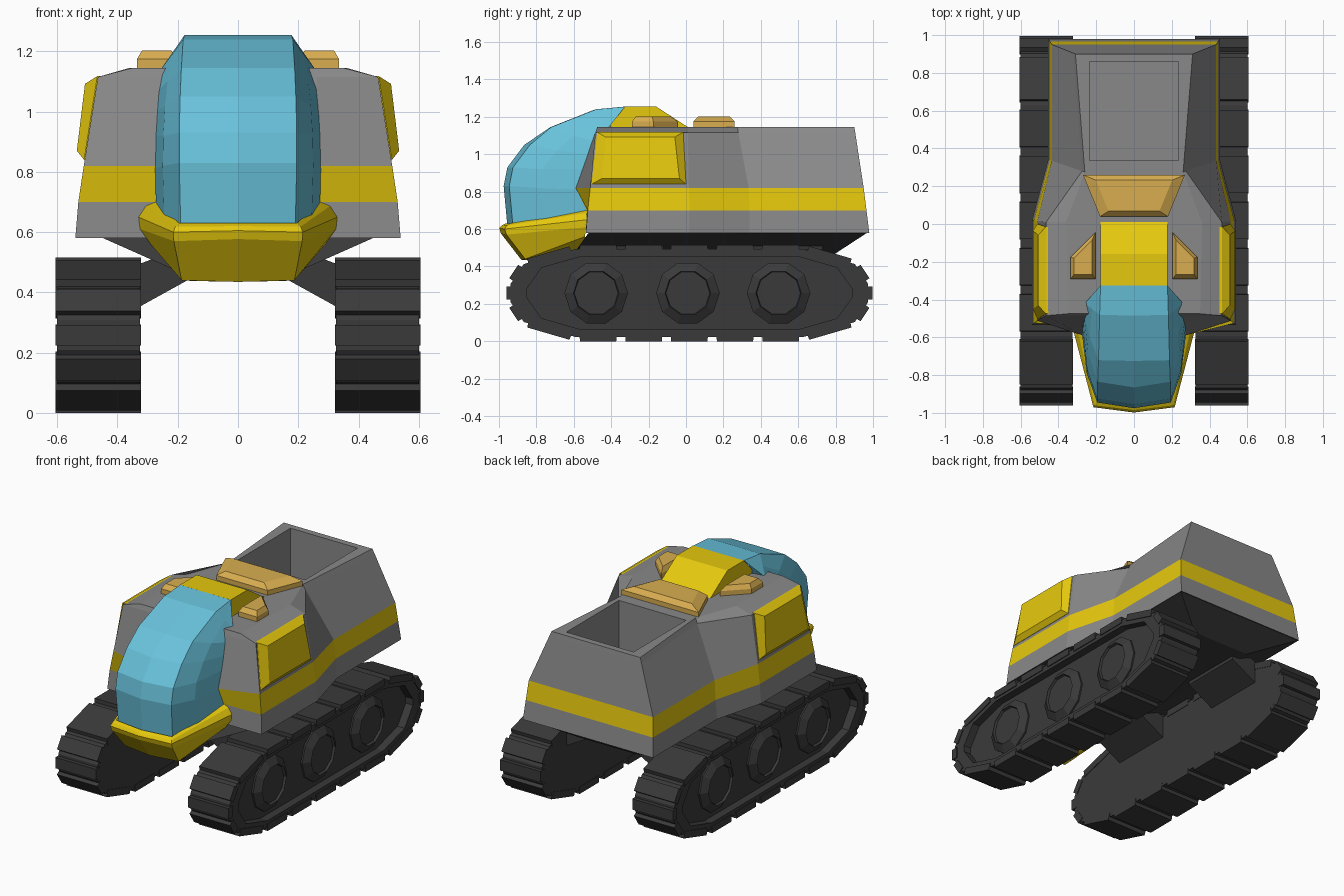
import bpy, bmesh, math
from mathutils import Vector

if "Cube" in bpy.data.objects:
    bpy.data.objects.remove(bpy.data.objects["Cube"])


def material(name, r, g, b):
    m = bpy.data.materials.new(name)
    m.diffuse_color = (r, g, b, 1)
    m.use_nodes = True
    m.node_tree.nodes["Principled BSDF"].inputs["Base Color"].default_value = m.diffuse_color
    return m


GRAY = material("hull gray", 0.25, 0.25, 0.25)
YELLOW = material("trim yellow", 0.79, 0.58, 0.004)
BLUE = material("glass blue", 0.14, 0.54, 0.71)
ORANGE = material("vent orange", 0.69, 0.42, 0.08)
DARK = material("track dark", 0.042, 0.042, 0.042)


def finish(bm, name, mats):
    bmesh.ops.recalc_face_normals(bm, faces=bm.faces)
    me = bpy.data.meshes.new(name)
    bm.to_mesh(me)
    bm.free()
    for m in mats:
        me.materials.append(m)
    ob = bpy.data.objects.new(name, me)
    bpy.context.collection.objects.link(ob)
    return ob


def add_loft(bm, rings, bands=None, caps=(0, 0)):
    """Skin closed rings of equal length and cap both ends."""
    vs = [[bm.verts.new(p) for p in r] for r in rings]
    n = len(vs[0])
    for k in range(len(vs) - 1):
        for i in range(n):
            j = (i + 1) % n
            f = bm.faces.new((vs[k][i], vs[k][j], vs[k + 1][j], vs[k + 1][i]))
            f.material_index = bands[k] if bands else 0
    bm.faces.new(vs[0]).material_index = caps[0]
    bm.faces.new(vs[-1]).material_index = caps[1]


def loft(name, rings, mats, bands=None, caps=(0, 0)):
    bm = bmesh.new()
    add_loft(bm, rings, bands, caps)
    return finish(bm, name, mats)


def sym(pts):
    """Complete a half outline (x >= 0) across x = 0."""
    return list(pts) + [(-p[0],) + tuple(p[1:]) for p in reversed(pts) if p[0] > 0]


def level(z, half):
    return [(x, y, z) for x, y in sym(half)]


# Hull: stacked outlines, with the stripe as one band
hull = loft("hull", [
    level(0.58, [(.455, .98), (.455, .34), (.54, .02), (.54, -.535), (.27, -.535)]),
    level(0.70, [(.445, .965), (.445, .34), (.53, .02), (.53, -.525), (.27, -.53)]),
    level(0.82, [(.435, .95), (.435, .335), (.512, .015), (.512, -.512), (.27, -.59)]),
    level(1.115, [(.322, .905), (.275, .28), (.465, .01), (.465, -.485), (.26, -.485)]),
    level(1.145, [(.31, .90), (.26, .275), (.36, .01), (.35, -.475), (.2, -.475)]),
], [GRAY, YELLOW, DARK], bands=[0, 1, 0, 0], caps=(2, 0))

# Cargo bay opening
cutter = loft("bay_cutter", [level(z, [(.235, .86), (.235, .335)]) for z in (.64, 1.4)], [GRAY])
cutter.hide_render = True
mod = hull.modifiers.new("bay", 'BOOLEAN')
mod.operation = 'DIFFERENCE'
mod.solver = 'EXACT'
mod.object = cutter
bpy.context.view_layer.objects.active = hull
bpy.ops.object.modifier_apply(modifier="bay")
bpy.data.objects.remove(cutter)

# Underside chassis
loft("chassis", [level(.581, [(.45, .97), (.45, -.52)]),
                 level(.47, [(.2, .80), (.2, -.60)])], [DARK])

# Canopy: rows of (centre y, z), edge x, side point, rear point
rows = [
    ((-.955, .615), .19, (.245, -.74, .645), (.272, -.53, .68)),
    ((-.975, .83), .195, (.25, -.79, .82), (.275, -.585, .81)),
    ((-.955, .93), .195, (.248, -.77, .92), (.272, -.555, .92)),
    ((-.865, 1.05), .192, (.242, -.69, 1.02), (.268, -.52, 1.00)),
    ((-.725, 1.145), .188, (.234, -.60, 1.10), (.265, -.48, 1.07)),
    ((-.485, 1.24), .182, (.222, -.45, 1.185), (.26, -.42, 1.135)),
    ((-.325, 1.255), .177, (.179, -.327, 1.252), (.181, -.33, 1.249)),
]
rings = []
for i, ((y, z), ex, side, rear) in enumerate(rows):
    back = .03 if i < 4 else .004
    # tuck the rear edge inwards, out of sight inside the hull and roof
    tuck = (rear[0] - .03, rear[1] + .12, rear[2] - .01) if i < 5 else (.16, -.40, 1.10 + .1 * (i - 5))
    rings.append(sym([tuck, rear, side, (ex, y + back, z), (0, y, z)]))
loft("canopy", rings, [BLUE])

# Roof behind the canopy
roof = [(-.325, 1.255), (-.16, 1.255), (.01, 1.145), (.0, 1.10), (-.43, 1.10), (-.43, 1.14)]
loft("canopy_roof", [[(x, y, z) for y, z in roof] for x in (-.178, .178)], [YELLOW])

# Nose bumper around the canopy base
loft("nose_bumper", [
    sym([(.25, -.50, .68), (.18, -.90, .60), (0, -.93, .60)]),
    sym([(.28, -.50, .705), (.195, -.94, .63), (0, -.965, .63)]),
    sym([(.31, -.51, .69), (.208, -.96, .618), (0, -.985, .62)]),
    sym([(.33, -.53, .65), (.215, -.97, .60), (0, -.998, .605)]),
    sym([(.325, -.535, .61), (.213, -.96, .57), (0, -.99, .577)]),
    sym([(.29, -.54, .56), (.187, -.86, .44), (0, -.88, .435)]),
    sym([(.17, -.50, .47), (.15, -.80, .438), (0, -.80, .435)]),
], [YELLOW])


# Roof vents: straight wall, then a chamfer to a smaller top
def vent(name, poly):
    c = sum((Vector(p) for p in poly), Vector((0, 0))) / len(poly)
    small = [c + (Vector(p) - c) * .75 for p in poly]
    loft(name, [[(x, y, 1.13) for x, y in poly], [(x, y, 1.175) for x, y in poly],
                [(x, y, 1.203) for x, y in small]], [ORANGE])


vent("rear_vent", [(-.27, .26), (.27, .26), (.18, .04), (-.18, .04)])


def track(s, side):
    """One track: belt with recessed side, tread pads and three wheels."""
    cy, cz = .018, .258

    def outline(x, quarter):
        q = quarter
        r = q + [(y, -z) for y, z in reversed(q)]
        r += [(-y, z) for y, z in reversed(r)]
        return [(s * x, cy + y, cz + z) for y, z in r]

    outer = [(.61, .235), (.885, .155), (.955, .05)]
    inner = [(.58, .195), (.79, .135), (.872, .02)]
    bm = bmesh.new()
    add_loft(bm, [outline(.325, outer), outline(.60, outer),
                  outline(.60, inner), outline(.55, inner)])
    # tread pads along every edge of the belt
    loop = [Vector(p[1:]) for p in outline(0, outer)]
    for i, a in enumerate(loop):
        b = loop[(i + 1) % len(loop)]
        d = b - a
        n = Vector((d.y, -d.x)).normalized()
        mid = (a + b) / 2 - Vector((cy, cz))
        if n.dot(mid) < 0:
            n = -n
        count = max(1, round(d.length / .25))
        step = d / count
        half = step * (.5 - min(.022 / step.length, .15))
        for k in range(count):
            c = a + step * (k + .5)
            quad = [c - half - n * .02, c + half - n * .02,
                    c + half * .97 + n * .023, c - half * .97 + n * .023]
            add_loft(bm, [[(s * x, p.x, p.y) for p in quad] for x in (.322, .605)])
    finish(bm, side + "_track", [DARK])

    # road wheels with sunken hubs
    for w, wy in enumerate((-.48, .01, .495)):
        loft(f"{side}_wheel_{w + 1}", [
            [(s * x, wy + r * math.cos(k * math.pi / 5), cz + r * math.sin(k * math.pi / 5))
             for k in range(10)]
            for x, r in ((.54, .17), (.56, .17), (.59, .122), (.575, .117))], [DARK])


for s, side in ((1, "right"), (-1, "left")):
    track(s, side)
    # side vents
    vent(side + "_vent", [(s * x, y) for x, y in
                          ((.335, -.175), (.205, -.045), (.205, -.29), (.335, -.29))])
    # raised side panel
    loft(side + "_panel", [[(s * x, y, z) for x, y, z in ring] for ring in (
        [(.43, -.475, 1.118), (.43, -.015, 1.118), (.47, 0, .84), (.47, -.505, .84)],
        [(.467, -.475, 1.118), (.467, -.015, 1.118), (.511, 0, .84), (.511, -.505, .84)],
        [(.508, -.43, 1.092), (.508, -.06, 1.092), (.535, -.035, .87), (.535, -.45, .87)])],
        [YELLOW])
    # struts from chassis to track
    for k, y0 in enumerate((-.52, .33)):
        loft(f"{side}_strut_{k + 1}", [
            [(s * x, y, z) for y, z in ((y0, hi), (y0 + .4, hi), (y0 + .4, lo), (y0, lo))]
            for x, hi, lo in ((.15, .56, .45), (.34, .49, .345))], [DARK])
